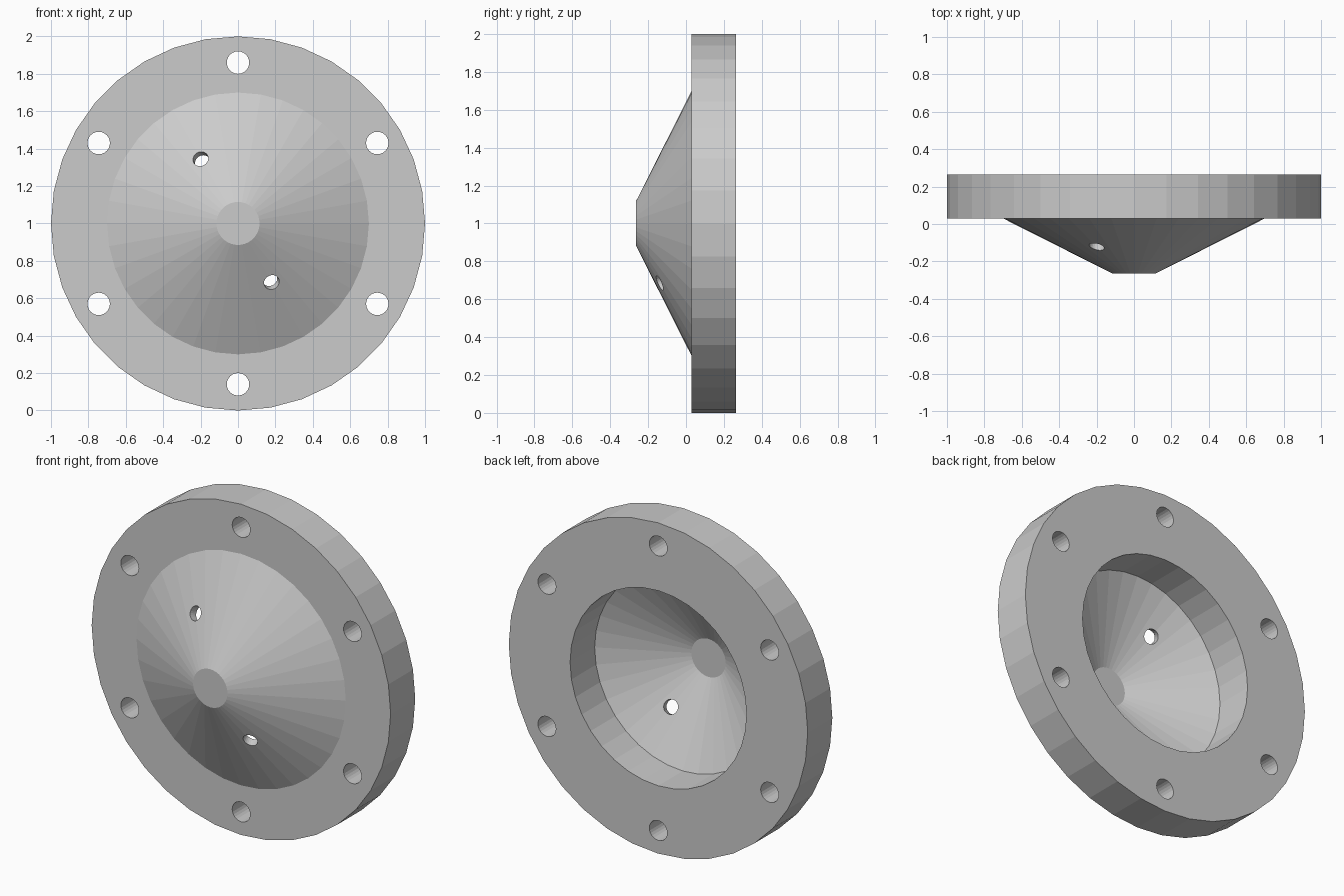
import bpy, bmesh, math
from mathutils import Vector, Matrix

cube = bpy.data.objects.get("Cube")
if cube:
    bpy.data.objects.remove(cube, do_unlink=True)

SIDES = 36
CENTRE = Vector((0, 0, 1))

# Single plain grey
grey = bpy.data.materials.new("plain grey")
grey.use_nodes = True
colour = (0.6, 0.6, 0.6, 1)
grey.diffuse_color = colour
grey.node_tree.nodes["Principled BSDF"].inputs["Base Color"].default_value = colour


def make_object(name, bm):
    mesh = bpy.data.meshes.new(name)
    bm.to_mesh(mesh)
    bm.free()
    mesh.materials.append(grey)
    obj = bpy.data.objects.new(name, mesh)
    bpy.context.collection.objects.link(obj)
    return obj


def lathe(name, profile):
    """Spin (radius, y) points about the y axis."""
    bm = bmesh.new()
    verts = [bm.verts.new((0, y, r)) for r, y in profile]
    edges = [bm.edges.new(pair) for pair in zip(verts, verts[1:])]
    bmesh.ops.spin(bm, geom=verts + edges, cent=(0, 0, 0), axis=(0, 1, 0),
                   angle=math.tau, steps=SIDES)
    bmesh.ops.remove_doubles(bm, verts=bm.verts, dist=0.0005)
    bmesh.ops.recalc_face_normals(bm, faces=bm.faces)
    bmesh.ops.translate(bm, verts=bm.verts, vec=CENTRE)
    return make_object(name, bm)


def drill(body, position, axis, radius, depth):
    """Cut a round hole through the body."""
    turn = Vector(axis).to_track_quat('Z', 'Y').to_matrix().to_4x4()
    bm = bmesh.new()
    bmesh.ops.create_cone(bm, cap_ends=True, segments=24, radius1=radius,
                          radius2=radius, depth=depth,
                          matrix=Matrix.Translation(CENTRE + Vector(position)) @ turn)
    cutter = make_object("hole_cutter", bm)
    cutter.hide_render = True
    cut = body.modifiers.new("hole", 'BOOLEAN')
    cut.operation = 'DIFFERENCE'
    cut.solver = 'EXACT'
    cut.object = cutter
    bpy.context.view_layer.objects.active = body
    bpy.ops.object.modifier_apply(modifier=cut.name)
    bpy.data.objects.remove(cutter, do_unlink=True)


# Flange with hollow cone, from outer tip round to inner tip
body = lathe("flanged_cone", [
    (0, -0.265), (0.115, -0.265), (0.7, 0.03), (1, 0.03), (1, 0.265),
    (0.59, 0.265), (0.59, 0.03), (0.115, -0.215), (0, -0.215)])

# Bolt holes around the flange
for i in range(6):
    a = i * math.tau / 6
    drill(body, (0.86 * math.sin(a), 0.15, 0.86 * math.cos(a)), (0, 1, 0), 0.06, 0.5)

# Two small holes square to the cone wall
for x, z in ((-0.2, 0.345), (0.18, -0.315)):
    r = math.hypot(x, z)
    y = -0.265 + (r - 0.115) * 0.504
    drill(body, (x, y, z), (0.45 * x / r, -0.89, 0.45 * z / r), 0.042, 0.2)
